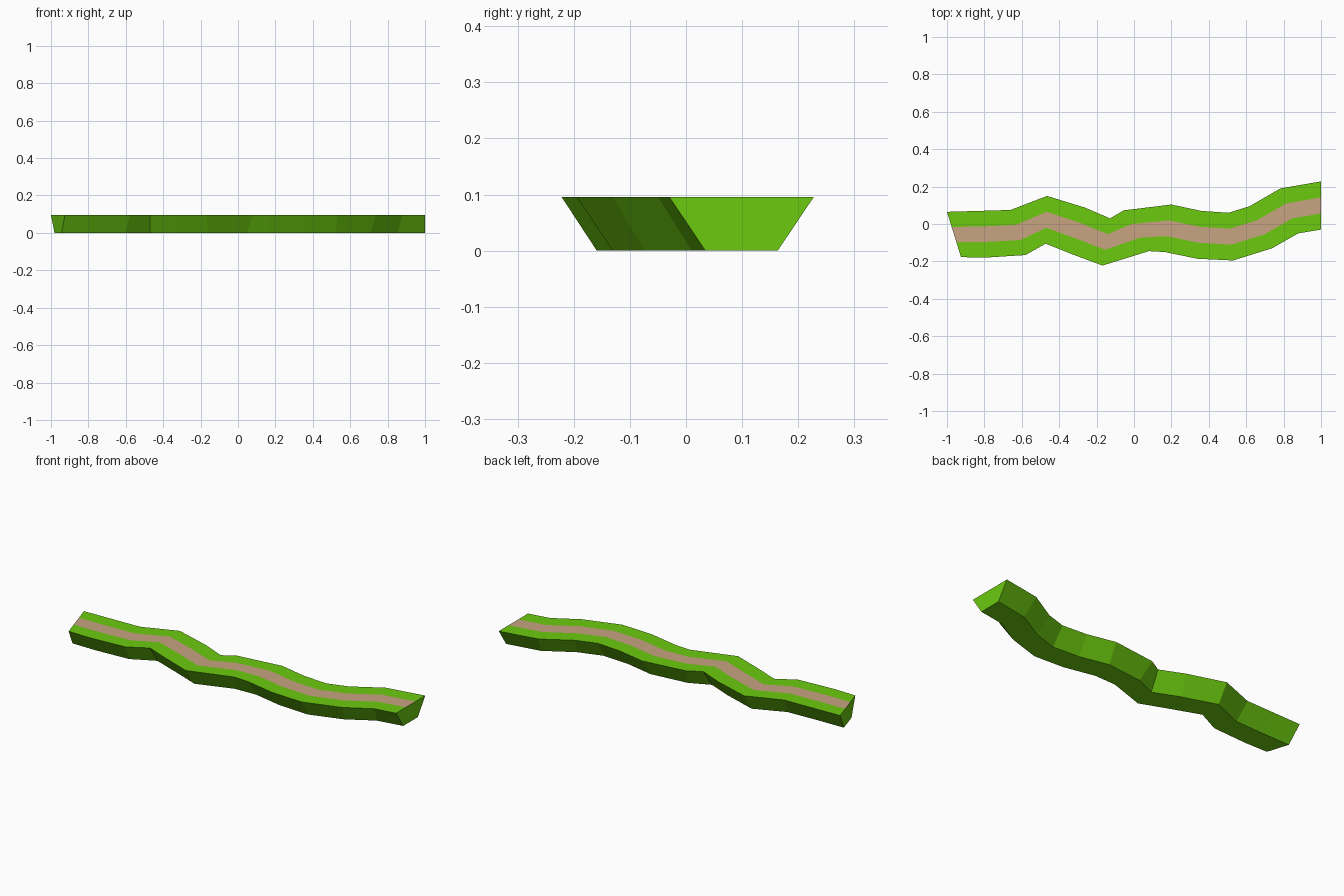
import bpy
import bmesh
from mathutils import Vector

if "Cube" in bpy.data.objects:
    bpy.data.objects.remove(bpy.data.objects["Cube"])

HEIGHT = 0.096

# Matching rim points along the far and near edges of the top surface
FAR = [(-1, .065), (-.83, .07), (-.66, .075), (-.465, .15), (-.26, .087), (-.128, .03), (-.055, .073),
       (.2, .104), (.36, .07), (.505, .06), (.618, .095), (.782, .19), (1, .228)]
NEAR = [(-.925, -.177), (-.8, -.18), (-.58, -.166), (-.472, -.105), (-.33, -.162), (-.168, -.222), (.08, -.145),
        (.165, -.15), (.34, -.186), (.53, -.195), (.738, -.13), (.878, -.05), (1, -.03)]


def material(name, color):
    mat = bpy.data.materials.new(name)
    mat.diffuse_color = (*color, 1)
    mat.use_nodes = True
    mat.node_tree.nodes["Principled BSDF"].inputs["Base Color"].default_value = mat.diffuse_color
    return mat


def loft(name, section, skip, caps, mat):
    """Sweep (fraction across, height) points along the rims, leaving out one strip."""
    bm = bmesh.new()
    rings = []
    for far, near in zip(FAR, NEAR):
        ring = []
        for t, z in section:
            p = Vector(far).lerp(Vector(near), t)
            ring.append(bm.verts.new((p.x, p.y, z)))
        rings.append(ring)
    n = len(section)
    for a, b in zip(rings, rings[1:]):
        for i in range(n):
            if i != skip:
                j = (i + 1) % n
                bm.faces.new((a[i], a[j], b[j], b[i]))
    if caps:
        bm.faces.new(rings[0][::-1])
        bm.faces.new(rings[-1])
    mesh = bpy.data.meshes.new(name)
    bm.to_mesh(mesh)
    bm.free()
    mesh.materials.append(mat)
    obj = bpy.data.objects.new(name, mesh)
    bpy.context.collection.objects.link(obj)
    return obj


# Grass bank: tapered sides, base and ends, open along the path strip
loft("grass_bank",
     [(0, HEIGHT), (1 / 3, HEIGHT), (2 / 3, HEIGHT), (1, HEIGHT), (.75, 0), (.25, 0)],
     1, True, material("grass", (.15, .59, .005)))

# Dirt path: flush strip filling the middle third of the top
loft("dirt_path", [(1 / 3, HEIGHT), (2 / 3, HEIGHT)],
     1, False, material("dirt", (.58, .37, .22)))

# Make every face point outwards: top strips up, the rest away from the core
for obj in bpy.context.collection.objects:
    bm = bmesh.new()
    bm.from_mesh(obj.data)
    if obj.name == "grass_bank":
        bmesh.ops.recalc_face_normals(bm, faces=bm.faces)
    bm.normal_update()
    flip = [f for f in bm.faces if f.normal.z < -.9 and f.calc_center_median().z > HEIGHT / 2]
    if flip:
        bmesh.ops.reverse_faces(bm, faces=bm.faces[:])
    bm.to_mesh(obj.data)
    bm.free()
